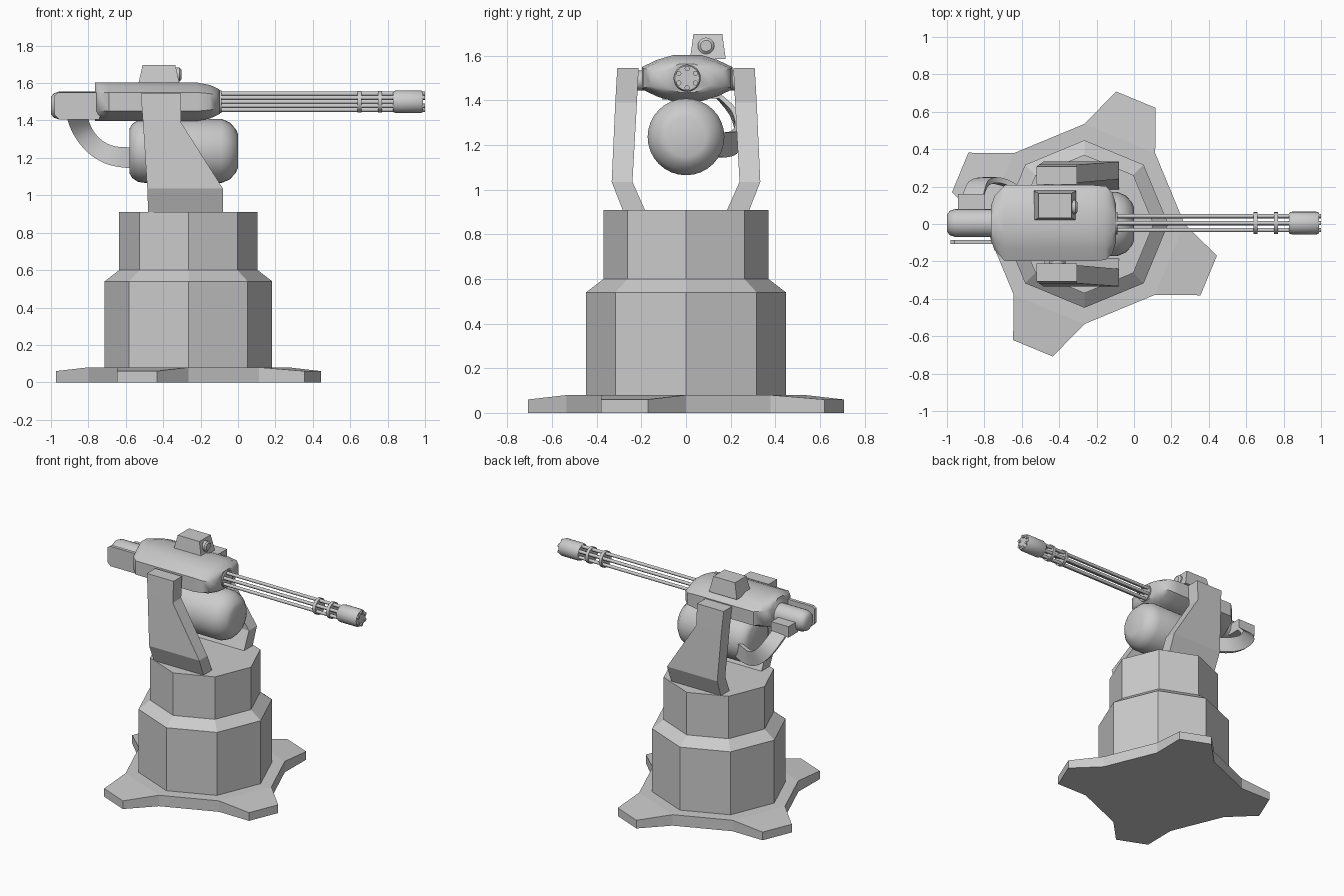
import bpy, bmesh
from math import cos, sin, pi, radians
from mathutils import Vector

if "Cube" in bpy.data.objects:
    bpy.data.objects.remove(bpy.data.objects["Cube"])

CX = -0.265          # pedestal axis
GY, GZ = 0.005, 1.50 # gun axis


def make(name, verts, faces, smooth=None):
    me = bpy.data.meshes.new(name)
    me.from_pydata([tuple(v) for v in verts], [], faces)
    bm = bmesh.new()
    bm.from_mesh(me)
    bmesh.ops.recalc_face_normals(bm, faces=bm.faces)
    bm.to_mesh(me)
    bm.free()
    ob = bpy.data.objects.new(name, me)
    bpy.context.collection.objects.link(ob)
    if smooth:
        bpy.ops.object.select_all(action='DESELECT')
        ob.select_set(True)
        bpy.context.view_layer.objects.active = ob
        bpy.ops.object.shade_smooth_by_angle(angle=radians(smooth))
    return ob


def loft(name, rings, smooth=None):
    """Skin equal-sized rings of points and cap both ends."""
    n = len(rings[0])
    verts = [p for r in rings for p in r]
    faces = [(k*n + i, k*n + (i+1) % n, (k+1)*n + (i+1) % n, (k+1)*n + i)
             for k in range(len(rings)-1) for i in range(n)]
    faces += [tuple(range(n)), tuple(range(len(verts)-n, len(verts)))]
    return make(name, verts, faces, smooth)


def turned_x(name, prof, y, z, n=24, smooth=40):
    """Turn (x, radius) profile about an x-parallel axis."""
    return loft(name, [[(x, y + r*cos(2*pi*i/n), z + r*sin(2*pi*i/n))
                        for i in range(n)] for x, r in prof], smooth)


def box(name, x0, x1, y0, y1, z0, z1, inset=(0, 0)):
    a, b = inset
    return loft(name, [[(x0, y0, z0), (x1, y0, z0), (x1, y1, z0), (x0, y1, z0)],
                       [(x0+a, y0+b, z1), (x1-a, y0+b, z1), (x1-a, y1-b, z1), (x0+a, y1-b, z1)]])


def octo(r, z):
    return [(CX + r*cos(i*pi/4), r*sin(i*pi/4), z) for i in range(8)]


# Octagonal pedestal
loft("pedestal", [octo(r, z) for r, z in ((.448, .06), (.448, .54), (.37, .60), (.37, .91))])

# Foot plate: octagon with every other side pulled out into a sloping foot
bm = bmesh.new()
inner = octo(.535, .08)
outline, feet = [], []
for i in range(8):
    outline.append(Vector(inner[i]))
    if i % 2:
        a, b = Vector(inner[i]), Vector(inner[(i+1) % 8])
        d = Vector((cos((i+.5)*pi/4), sin((i+.5)*pi/4), 0)) * .225
        m = (a + b) / 2
        tips = [m + (p - m)*.56 + d - Vector((0, 0, .02)) for p in (a, b)]
        feet.append(len(outline) - 1)
        outline += tips
n = len(outline)
verts = outline + [Vector((p.x, p.y, 0)) for p in outline]
faces = [tuple(j for j in range(n) if j not in [f+k for f in feet for k in (1, 2)])]
faces += [(f, f+1, f+2, (f+3) % n) for f in feet]
faces += [(i, (i+1) % n, n + (i+1) % n, n + i) for i in range(n)]
faces.append(tuple(range(n, 2*n)))
bm.free()
make("foot_plate", verts, faces)

# Yoke arms: (z, back x, front x, inner y, outer y)
ARM = [(.90, -.48, -.08, .18, .28), (1.035, -.485, -.08, .24, .333),
       (1.39, -.508, -.305, .22, .317), (1.545, -.52, -.305, .212, .308)]
for side, s in (("left", -1), ("right", 1)):
    loft("yoke_arm_" + side, [[(x0, s*yi, z), (x1, s*yi, z), (x1, s*yo, z), (x0, s*yo, z)]
                              for z, x0, x1, yi, yo in ARM])
# Pivot pin joining arms and body
loft("pivot_pin", [[(-.41 + .045*cos(2*pi*i/16), y, 1.49 + .045*sin(2*pi*i/16))
                    for i in range(16)] for y in (-.23, .23)], 40)

# Gun body
quad = [(.203, .05), (.135, .082), (.065, .103)]
sec = quad + [(-y, z) for y, z in quad[::-1]]
sec += [(-y, -z) for y, z in sec]
BODY = [(-.765, .45, 1), (-.745, .72, 1), (-.69, 1, 1), (-.22, 1, 1),
        (-.15, .97, .87), (-.115, .8, .72), (-.097, .5, .62)]
loft("gun_body", [[(x, GY + y*sy, GZ + z*sz) for y, z in sec] for x, sy, sz in BODY], 45)

# Ammunition drum
turned_x("ammo_drum", [(-.58, .12), (-.565, .145), (-.535, .165), (-.49, .172), (-.09, .172),
                       (-.045, .153), (-.012, .118), (0, .09)], 0, 1.237, 32, 50)

# Barrel cluster
turned_x("barrel_collar", [(-.12, .06), (-.088, .06)], GY, GZ)
for i in range(6):
    a = pi/2 + i*pi/3
    turned_x("barrel_%d" % (i+1), [(-.1, .0115), (1.0, .0115)],
             GY + .043*cos(a), GZ + .043*sin(a), 10)
turned_x("barrel_core", [(-.1, .012), (.85, .012)], GY, GZ, 10)
for name, x in (("rear", .65), ("front", .76)):
    turned_x("barrel_clamp_" + name, [(x-.011, .058), (x+.011, .058)], GY, GZ)
turned_x("muzzle", [(.83, .055), (.845, .061), (.975, .061), (.99, .055)], GY, GZ)

# Sight and lens
box("sight", -.535, -.31, .018, .178, 1.585, 1.697, (.025, .015))
turned_x("sight_lens", [(-.40, .037), (-.312, .037), (-.302, .025)], .09, 1.645, 20)

# Rear motor, side guard and feed inlet
turned_x("rear_motor", [(-1.0, .045), (-.985, .065), (-.955, .075), (-.74, .075)], GY, 1.48, 20)
loft("motor_guard", [[(x, y, z) for x, z in
      ((-.98, 1.43), (-.955, 1.405), (-.74, 1.405), (-.73, 1.55), (-.96, 1.55), (-.98, 1.535))]
      for y in (-.108, -.085)])
box("feed_inlet", -.94, -.80, .05, .16, 1.41, 1.49)

# Curved feed chute: ribbon between outer and inner arcs, bulging sideways
OUT = [(-.925, 1.45), (-.885, 1.335), (-.81, 1.235), (-.71, 1.17), (-.60, 1.147), (-.50, 1.147)]
INN = [(-.81, 1.45), (-.785, 1.365), (-.735, 1.30), (-.67, 1.265), (-.60, 1.257), (-.50, 1.257)]
YS = [.13, .225, .25, .235, .195, .145]


def smooth_path(pts, t):
    """Catmull-Rom sample."""
    k = min(int(t), len(pts)-2)
    u = t - k
    p = [Vector(pts[max(0, min(len(pts)-1, k+j))]) for j in (-1, 0, 1, 2)]
    return .5*(2*p[1] + (p[2]-p[0])*u + (2*p[0]-5*p[1]+4*p[2]-p[3])*u*u
               + (3*p[1]-p[0]-3*p[2]+p[3])*u**3)


rings = []
out3 = [(x, y, z) for (x, z), y in zip(OUT, YS)]
inn3 = [(x, y, z) for (x, z), y in zip(INN, YS)]
for j in range(21):
    o, i = smooth_path(out3, j/4), smooth_path(inn3, j/4)
    d = Vector((0, .03, 0))
    rings.append([o, i, i - d, o - d])
loft("feed_chute", rings, 40)
